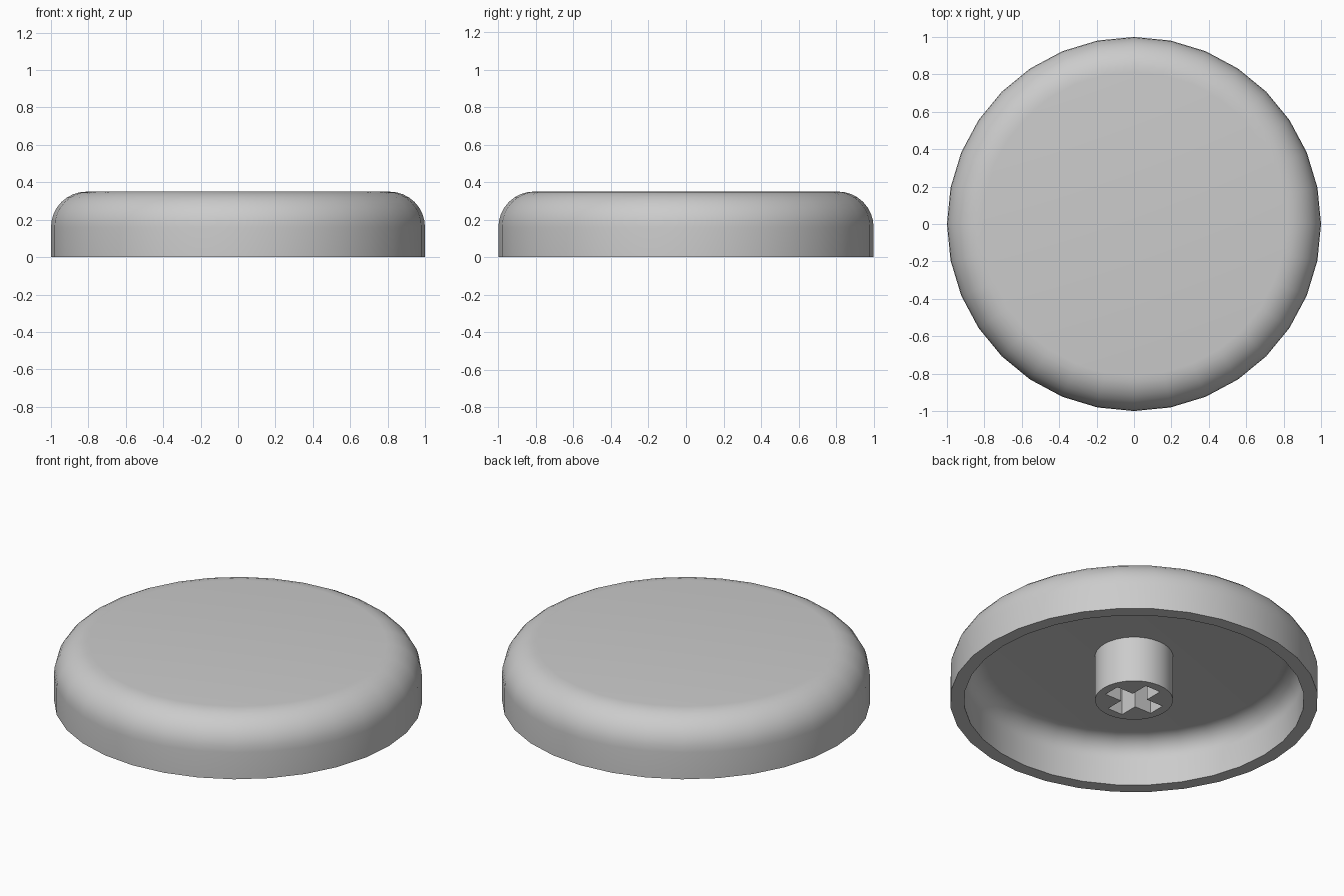
import bpy, bmesh
from math import sin, cos, pi, radians
from mathutils import Vector

cube = bpy.data.objects.get("Cube")
if cube:
    bpy.data.objects.remove(cube, do_unlink=True)

SIDES = 32
HEIGHT = 0.35
WALL = 0.076
FILLET = 0.19
CEILING = HEIGHT - WALL
STEM_RADIUS = 0.212
ARM, HALF_WIDTH = 0.16, 0.05

grey = bpy.data.materials.new("light grey plastic")
grey.use_nodes = True
grey.diffuse_color = (0.6, 0.6, 0.6, 1)
grey.node_tree.nodes["Principled BSDF"].inputs["Base Color"].default_value = (0.6, 0.6, 0.6, 1)


def finish(bm, name):
    """Turn a bmesh into a smooth-shaded object with crisp edges."""
    bmesh.ops.remove_doubles(bm, verts=bm.verts, dist=0.0001)
    bmesh.ops.recalc_face_normals(bm, faces=bm.faces)
    mesh = bpy.data.meshes.new(name)
    bm.to_mesh(mesh)
    bm.free()
    mesh.materials.append(grey)
    obj = bpy.data.objects.new(name, mesh)
    bpy.context.collection.objects.link(obj)
    bpy.ops.object.select_all(action='DESELECT')
    obj.select_set(True)
    bpy.context.view_layer.objects.active = obj
    bpy.ops.object.shade_smooth_by_angle(angle=radians(30))
    return obj


def fillet(radius, top, r, steps=8):
    """Quarter round from the flat top down to the upright wall."""
    angles = [pi / 2 * (1 - i / steps) for i in range(steps + 1)]
    return [(radius - r + r * cos(a), top - r + r * sin(a)) for a in angles]


# Hollow round cap, lathed from one profile
outer = [(0, HEIGHT)] + fillet(1, HEIGHT, FILLET) + [(1, 0)]
inner = [(0, CEILING)] + fillet(1 - WALL, CEILING, FILLET - WALL) + [(1 - WALL, 0)]
bm = bmesh.new()
verts = [bm.verts.new((r, 0, z)) for r, z in outer + inner[::-1]]
edges = [bm.edges.new(pair) for pair in zip(verts, verts[1:])]
bmesh.ops.spin(bm, geom=verts + edges, cent=(0, 0, 0), axis=(0, 0, 1),
               angle=2 * pi, steps=SIDES)
finish(bm, "round_cap")

# Stem under the cap, with a cross-shaped socket
circle = [(STEM_RADIUS * cos(2 * pi * i / SIDES), STEM_RADIUS * sin(2 * pi * i / SIDES))
          for i in range(SIDES)]
cross = []
for quarter in range(4):
    c, s = round(cos(quarter * pi / 2)), round(sin(quarter * pi / 2))
    for x, y in ((ARM, -HALF_WIDTH), (ARM, HALF_WIDTH), (HALF_WIDTH, HALF_WIDTH)):
        cross.append((x * c - y * s, x * s + y * c))
bm = bmesh.new()
edges = []
for outline in (circle, cross):
    ring = [bm.verts.new((x, y, 0)) for x, y in outline]
    edges += [bm.edges.new(pair) for pair in zip(ring, ring[1:] + ring[:1])]
bmesh.ops.triangle_fill(bm, edges=edges, use_beauty=True, normal=(0, 0, 1))
raised = bmesh.ops.extrude_face_region(bm, geom=bm.faces[:])["geom"]
bmesh.ops.translate(bm, vec=Vector((0, 0, CEILING + 0.01)),
                    verts=[v for v in raised if isinstance(v, bmesh.types.BMVert)])
finish(bm, "socket_stem")
